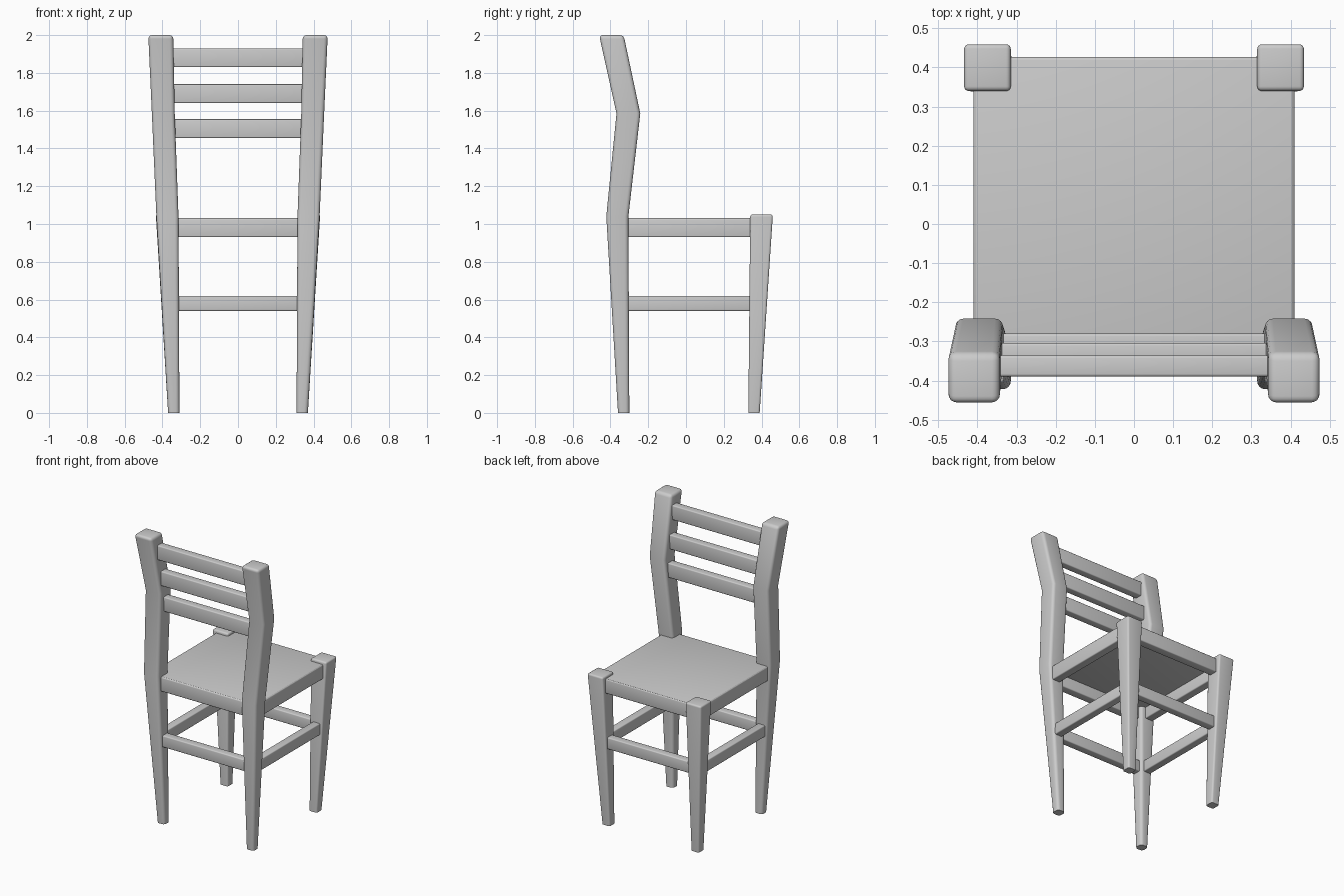
import bpy
import bmesh
import math

if "Cube" in bpy.data.objects:
    bpy.data.objects.remove(bpy.data.objects["Cube"], do_unlink=True)

# Single painted-wood colour
grey = bpy.data.materials.new("plain_grey")
grey.use_nodes = True
COLOUR = (0.6, 0.6, 0.6, 1)
grey.diffuse_color = COLOUR
grey.node_tree.nodes["Principled BSDF"].inputs["Base Color"].default_value = COLOUR


def finish(name, bm):
    bmesh.ops.recalc_face_normals(bm, faces=bm.faces)
    mesh = bpy.data.meshes.new(name)
    bm.to_mesh(mesh)
    bm.free()
    mesh.materials.append(grey)
    obj = bpy.data.objects.new(name, mesh)
    bpy.context.collection.objects.link(obj)
    bpy.ops.object.select_all(action='DESELECT')
    obj.select_set(True)
    bpy.context.view_layer.objects.active = obj
    bpy.ops.object.shade_smooth_by_angle(angle=math.radians(35))
    return obj


def post(name, sections, side, radius):
    """Loft rectangular sections (z, x0, x1, y0, y1), rounding all but the kinks and foot."""
    bm = bmesh.new()
    rings = []
    for z, x0, x1, y0, y1 in sections:
        corners = ((x0, y0), (x1, y0), (x1, y1), (x0, y1))
        rings.append([bm.verts.new((side * x, y, z)) for x, y in corners])
    for low, high in zip(rings, rings[1:]):
        for i in range(4):
            j = (i + 1) % 4
            bm.faces.new((low[i], low[j], high[j], high[i]))
    bm.faces.new(rings[0])
    bm.faces.new(rings[-1])
    top = sections[-1][0]
    edges = [e for e in bm.edges
             if abs(e.verts[0].co.z - e.verts[1].co.z) > 0.01
             or min(v.co.z for v in e.verts) > top - 0.001]
    bmesh.ops.bevel(bm, geom=edges, offset=radius, segments=4, profile=0.5, affect='EDGES')
    return finish(name, bm)


def bar(name, x0, x1, y0, y1, z0, z1, radius=0.007):
    """Box with softly rounded edges."""
    bm = bmesh.new()
    bmesh.ops.create_cube(bm, size=1)
    for v in bm.verts:
        v.co = (x1 if v.co.x > 0 else x0,
                y1 if v.co.y > 0 else y0,
                z1 if v.co.z > 0 else z0)
    bmesh.ops.bevel(bm, geom=bm.edges[:], offset=radius, segments=3, profile=0.5, affect='EDGES')
    return finish(name, bm)


# Tall bent posts and short tapered legs
TALL = [(0, 0.31, 0.37, -0.36, -0.30),
        (1.04, 0.315, 0.432, -0.422, -0.305),
        (1.585, 0.335, 0.456, -0.368, -0.242),
        (2.0, 0.343, 0.475, -0.46, -0.33)]
SHORT = [(0, 0.31, 0.37, 0.33, 0.39),
         (1.05, 0.315, 0.435, 0.34, 0.46)]
for side, label in ((1, "left"), (-1, "right")):
    post("tall_post_" + label, TALL, side, 0.02)
    post("short_leg_" + label, SHORT, side, 0.012)

    # Side seat rail and side stretcher
    xs = sorted((side * 0.35, side * 0.41))
    bar("seat_rail_" + label, *xs, -0.36, 0.40, 0.93, 1.029)
    xs = sorted((side * 0.335, side * 0.39))
    bar("stretcher_" + label, *xs, -0.34, 0.37, 0.54, 0.62)

# Cross rails and stretchers
bar("seat_rail_backrest_side", -0.37, 0.37, -0.39, -0.33, 0.93, 1.029)
bar("seat_rail_open_side", -0.37, 0.37, 0.367, 0.427, 0.93, 1.029)
bar("stretcher_backrest_side", -0.35, 0.35, -0.375, -0.32, 0.54, 0.62)
bar("stretcher_open_side", -0.35, 0.35, 0.355, 0.41, 0.54, 0.62)

# Seat panel
bar("seat", -0.407, 0.407, -0.385, 0.424, 1.008, 1.031, 0.005)

# Backrest slats
for i, (y, z) in enumerate(((-0.307, 1.505), (-0.331, 1.69), (-0.363, 1.88))):
    bar("backrest_slat_%d" % (i + 1), -0.37, 0.37, y - 0.027, y + 0.027, z - 0.05, z + 0.05)
